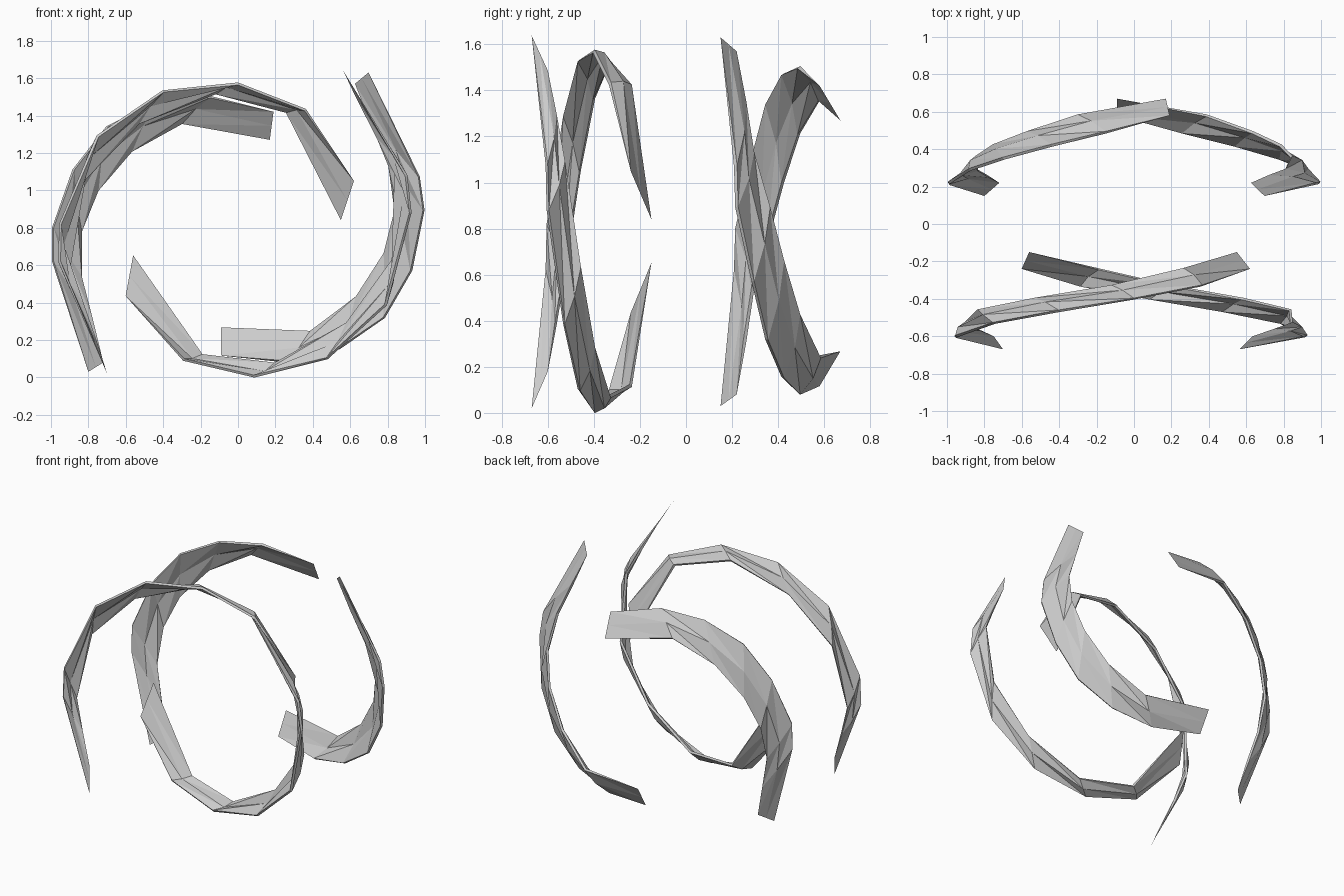
import bpy, bmesh
from mathutils import Matrix, Vector

if "Cube" in bpy.data.objects:
    bpy.data.objects.remove(bpy.data.objects["Cube"])

THICK = 0.008   # half thickness of the sheet
BULGE = 0.015   # outward crown along the middle

# Outer and inner rims of the two blades, as (x, y, z) stations
front_outer = [(.62, -.24, 1.05), (.36, -.33, 1.43), (0, -.40, 1.57), (-.40, -.465, 1.53),
               (-.75, -.53, 1.29), (-.95, -.60, .82), (-.955, -.605, .62), (-.70, -.67, .02)]
front_inner = [(.55, -.15, .84), (.26, -.24, 1.42), (-.12, -.33, 1.52), (-.53, -.40, 1.36),
               (-.83, -.46, 1.05), (-.90, -.53, .60), (-.83, -.565, .39), (-.75, -.60, .18)]
back_outer = [(.19, .58, 1.42), (-.15, .49, 1.50), (-.44, .42, 1.47), (-.70, .35, 1.34),
              (-.88, .29, 1.11), (-.99, .22, .80), (-.99, .215, .62), (-.80, .15, .03)]
back_inner = [(.17, .67, 1.27), (-.30, .58, 1.36), (-.57, .49, 1.21), (-.75, .42, 1.0),
              (-.84, .36, .78), (-.84, .29, .54), (-.78, .255, .31), (-.72, .22, .08)]

# Half-turn (slightly over) about the y axis gives each blade's partner
pivot = Vector((-.012, 0, .783))


def half_turn(shift):
    return (Matrix.Translation(pivot + Vector(shift)) @ Matrix.Rotation(-3.281, 4, 'Y')
            @ Matrix.Translation(-pivot))


def blade(name, outer, inner, turn=Matrix()):
    """Thin crowned ribbon whose two ends close to sharp edges."""
    bm = bmesh.new()
    a = [Vector(p) for p in outer]
    b = [Vector(p) for p in inner]
    last = len(a) - 1
    rings = []
    for i in range(last + 1):
        lo, hi = max(i - 1, 0), min(i + 1, last)
        mid = (a[i] + b[i]) / 2
        n = (a[i] - b[i]).cross(a[hi] + b[hi] - a[lo] - b[lo]).normalized()
        if n.dot(mid - Vector((0, mid.y, .82))) < 0:
            n.negate()
        ends = i in (0, last)
        t, h = (0, 0) if ends else (THICK, BULGE)
        pts = [a[i] + n * t, mid + n * (h + t), b[i] + n * t,
               b[i] - n * t, mid + n * (h - t), a[i] - n * t]
        rings.append([bm.verts.new(turn @ p) for p in pts])
    for r, s in zip(rings, rings[1:]):
        for k in range(6):
            m = (k + 1) % 6
            if k < 2:       # outer side
                bm.faces.new((r[k], s[k], s[m]))
                bm.faces.new((r[k], s[m], r[m]))
            else:           # rims and inner side
                bm.faces.new((r[k], s[k], r[m]))
                bm.faces.new((s[k], s[m], r[m]))
    bmesh.ops.remove_doubles(bm, verts=bm.verts, dist=0.0005)
    bmesh.ops.recalc_face_normals(bm, faces=bm.faces)
    me = bpy.data.meshes.new(name)
    bm.to_mesh(me)
    bm.free()
    ob = bpy.data.objects.new(name, me)
    bpy.context.collection.objects.link(ob)


blade("front_upper_blade", front_outer, front_inner)
blade("front_lower_blade", front_outer, front_inner, half_turn((0, 0, .004)))
blade("back_upper_blade", back_outer, back_inner)
blade("back_lower_blade", back_outer, back_inner, half_turn((.034, 0, -.008)))
